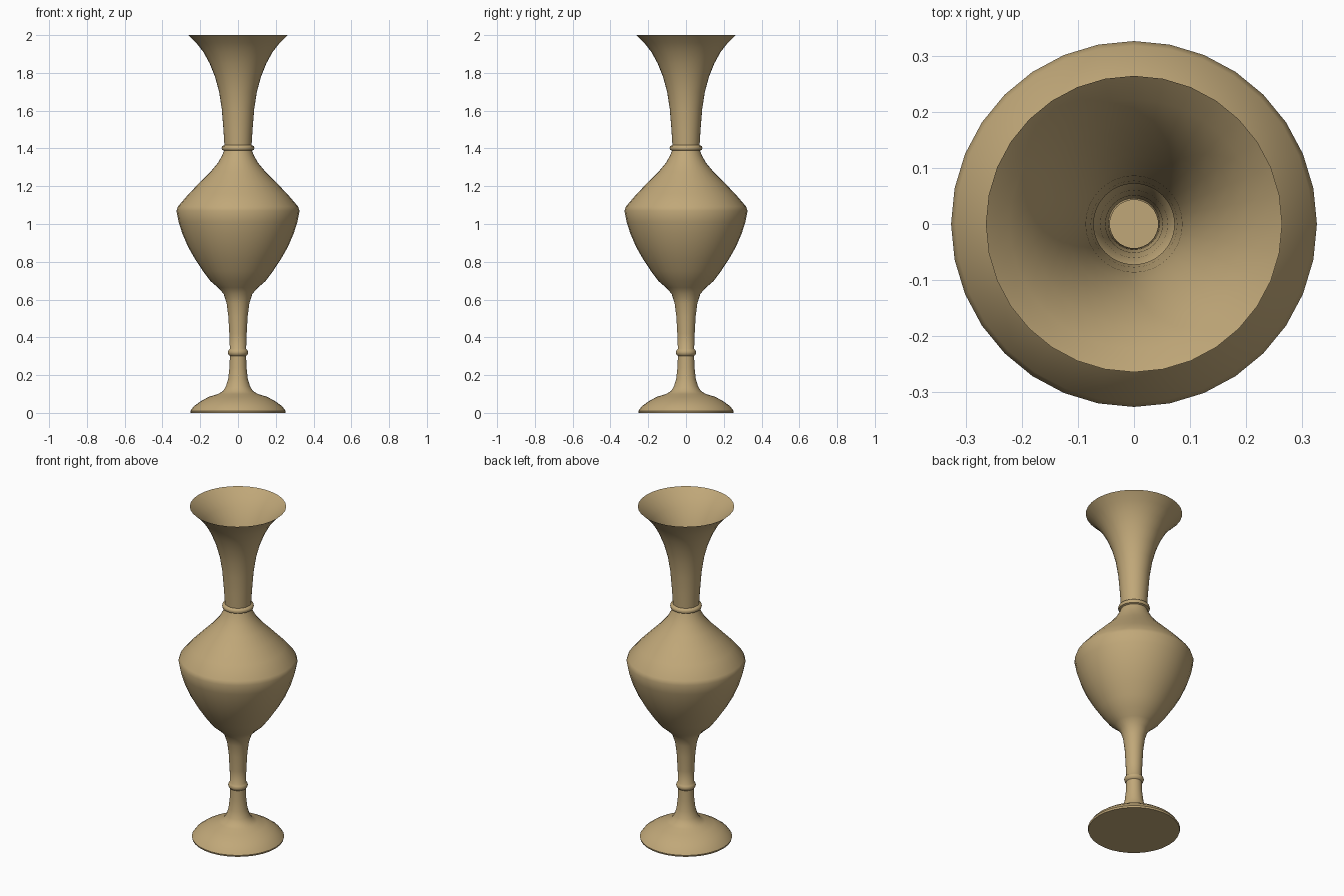
import bpy, bmesh, math

SIDES = 32

tan = bpy.data.materials.new("tan_brass")
tan.diffuse_color = (0.53, 0.39, 0.19, 1)

# Thin-walled profile (radius, height), foot to rim
profile = [
    (0.250, 0.0), (0.253, 0.01), (0.235, 0.034), (0.20, 0.06), (0.155, 0.085), (0.105, 0.10),
    (0.08, 0.115), (0.064, 0.14), (0.052, 0.18), (0.045, 0.24), (0.043, 0.302),
    (0.050, 0.308), (0.054, 0.32), (0.050, 0.332), (0.043, 0.34),          # stem ring
    (0.046, 0.42), (0.051, 0.51), (0.060, 0.58), (0.076, 0.63), (0.105, 0.663),
    (0.145, 0.697), (0.185, 0.75), (0.228, 0.815), (0.265, 0.88), (0.295, 0.95),
    (0.314, 1.01), (0.326, 1.07), (0.318, 1.093), (0.26, 1.16), (0.20, 1.222),
    (0.145, 1.277), (0.105, 1.325), (0.083, 1.365), (0.074, 1.388),
    (0.084, 1.392), (0.087, 1.402), (0.084, 1.412), (0.072, 1.418),        # neck ring
    (0.077, 1.50), (0.086, 1.61), (0.10, 1.70), (0.122, 1.78), (0.15, 1.85),
    (0.183, 1.91), (0.222, 1.96), (0.264, 2.0),
]

# Vase: rings joined by quads, closed at the foot, open at the mouth
bm = bmesh.new()
rings = []
for r, z in profile:
    rings.append([bm.verts.new((r * math.cos(math.tau * i / SIDES),
                                r * math.sin(math.tau * i / SIDES), z))
                  for i in range(SIDES)])
for a, b in zip(rings, rings[1:]):
    for i in range(SIDES):
        j = (i + 1) % SIDES
        bm.faces.new((a[i], a[j], b[j], b[i]))
bm.faces.new(rings[0][::-1])

mesh = bpy.data.meshes.new("vase")
bm.to_mesh(mesh)
bm.free()
mesh.materials.append(tan)
vase = bpy.data.objects.new("vase", mesh)
bpy.context.collection.objects.link(vase)
bpy.context.view_layer.objects.active = vase
vase.select_set(True)
bpy.ops.object.shade_smooth_by_angle(angle=math.radians(50))
